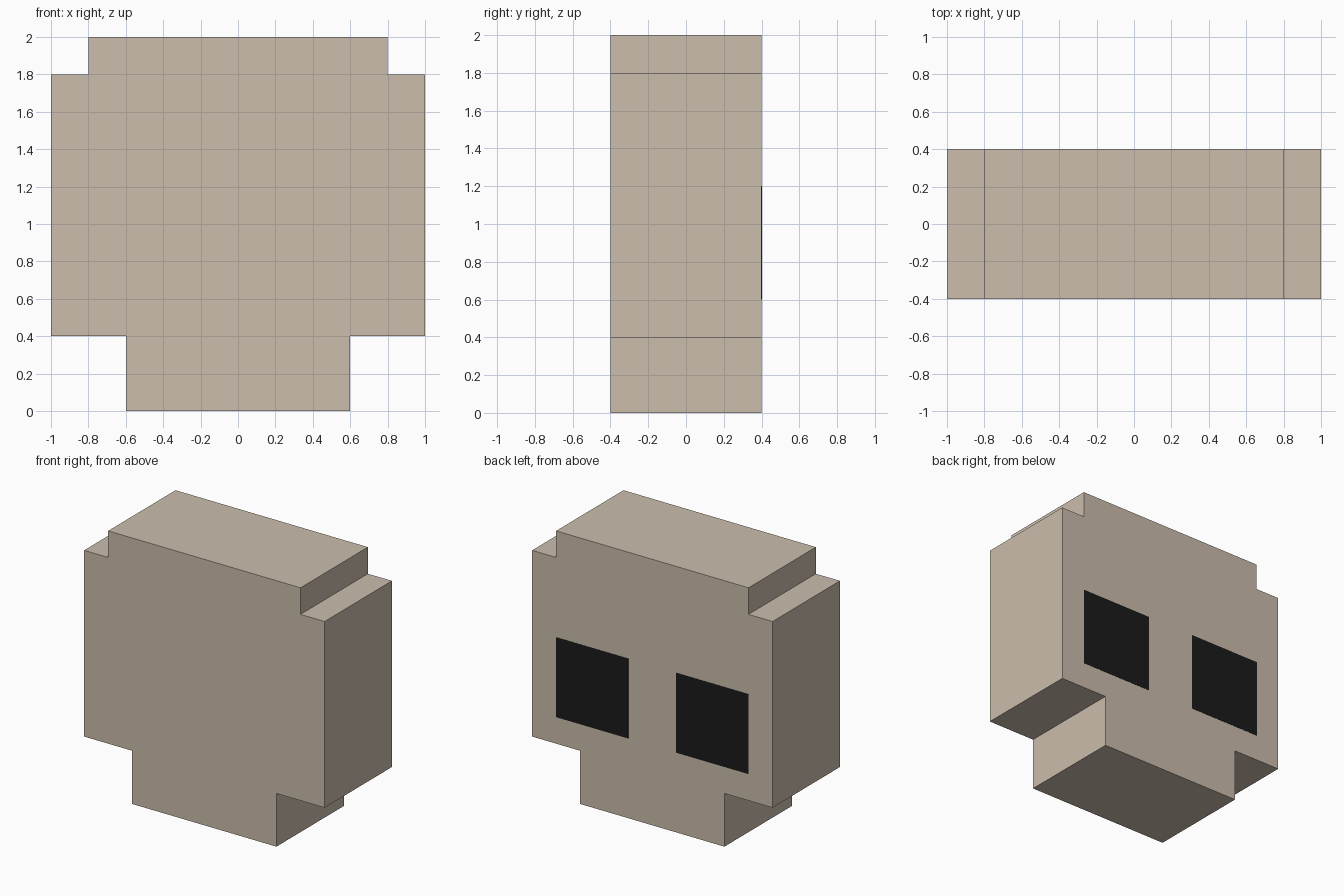
import bpy
import bmesh

if "Cube" in bpy.data.objects:
    bpy.data.objects.remove(bpy.data.objects["Cube"])

DEPTH = 0.4  # half thickness of the block


def material(name, rgb):
    m = bpy.data.materials.new(name)
    m.diffuse_color = (*rgb, 1.0)
    m.use_nodes = True
    m.node_tree.nodes["Principled BSDF"].inputs["Base Color"].default_value = m.diffuse_color
    return m


def extrude_profile(name, points, y0, y1, mat):
    """Closed prism from an x-z outline, running from y0 to y1."""
    bm = bmesh.new()
    face = bm.faces.new([bm.verts.new((x, y0, z)) for x, z in points])
    new = bmesh.ops.extrude_face_region(bm, geom=[face], use_keep_orig=True)["geom"]
    bmesh.ops.translate(bm, vec=(0, y1 - y0, 0),
                        verts=[g for g in new if isinstance(g, bmesh.types.BMVert)])
    bmesh.ops.recalc_face_normals(bm, faces=bm.faces)
    mesh = bpy.data.meshes.new(name)
    bm.to_mesh(mesh)
    bm.free()
    mesh.materials.append(mat)
    obj = bpy.data.objects.new(name, mesh)
    bpy.context.collection.objects.link(obj)
    return obj


bone = material("bone beige", (0.597, 0.508, 0.414))
black = material("soft black", (0.011, 0.011, 0.011))

# Skull block: stepped crown, wide cheeks, narrow jaw, mirrored about x = 0
half = [(0.6, 0), (0.6, 0.4), (1, 0.4), (1, 1.8), (0.8, 1.8), (0.8, 2)]
outline = half + [(-x, z) for x, z in reversed(half)]
extrude_profile("skull", outline, -DEPTH, DEPTH, bone)

# Eye sockets: thin square plates on the back (+y) side
for side, name in ((1, "eye_right"), (-1, "eye_left")):
    a, b = 0.2 * side, 0.8 * side
    extrude_profile(name, [(a, 0.6), (b, 0.6), (b, 1.2), (a, 1.2)],
                    DEPTH - 0.002, DEPTH + 0.002, black)
